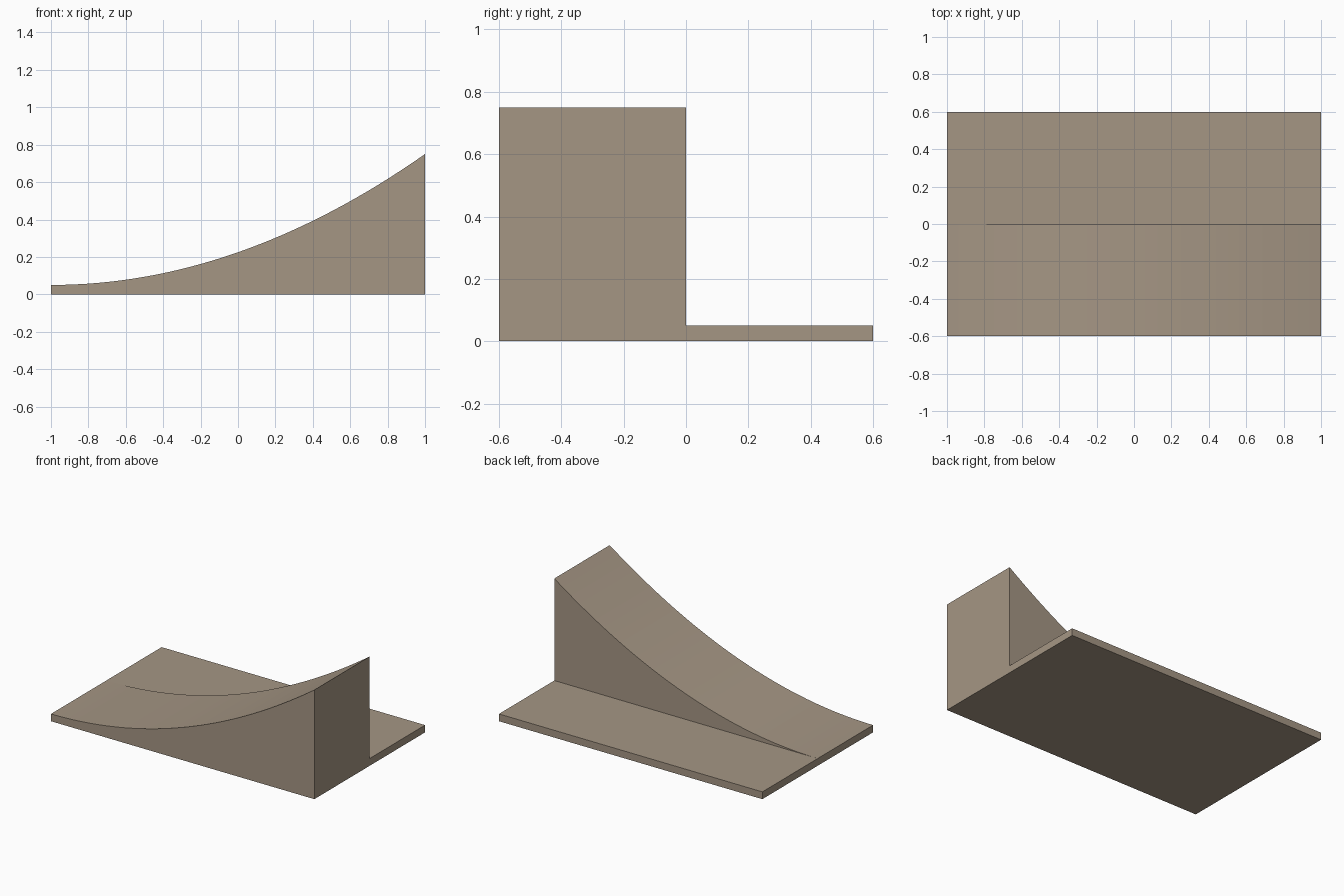
import bpy, bmesh

if "Cube" in bpy.data.objects:
    bpy.data.objects.remove(bpy.data.objects["Cube"])

mat = bpy.data.materials.new("weathered tan")
mat.diffuse_color = (0.376, 0.305, 0.231, 1)
mat.use_nodes = True
mat.node_tree.nodes["Principled BSDF"].inputs["Base Color"].default_value = mat.diffuse_color

BASE, TOP, SEGMENTS = 0.05, 0.75, 32


def extrude_profile(name, points, y0, y1):
    """Extrude a closed x-z profile from y0 to y1."""
    bm = bmesh.new()
    face = bm.faces.new([bm.verts.new((x, y0, z)) for x, z in points])
    result = bmesh.ops.extrude_face_region(bm, geom=[face])
    moved = [v for v in result["geom"] if isinstance(v, bmesh.types.BMVert)]
    bmesh.ops.translate(bm, verts=moved, vec=(0, y1 - y0, 0))
    bmesh.ops.recalc_face_normals(bm, faces=bm.faces[:])
    mesh = bpy.data.meshes.new(name)
    bm.to_mesh(mesh)
    bm.free()
    mesh.materials.append(mat)
    obj = bpy.data.objects.new(name, mesh)
    bpy.context.collection.objects.link(obj)
    return obj


# Curved ramp: parabola that starts level and rises to the right
curve = []
for i in range(SEGMENTS + 1):
    t = i / SEGMENTS
    curve.append((-1 + 2 * t, BASE + (TOP - BASE) * t * t))
extrude_profile("curved_ramp", [(1, 0), (-1, 0)] + curve, -0.6, 0)

# Flat deck beside the ramp
extrude_profile("flat_deck", [(1, 0), (-1, 0), (-1, BASE), (1, BASE)], 0, 0.6)
